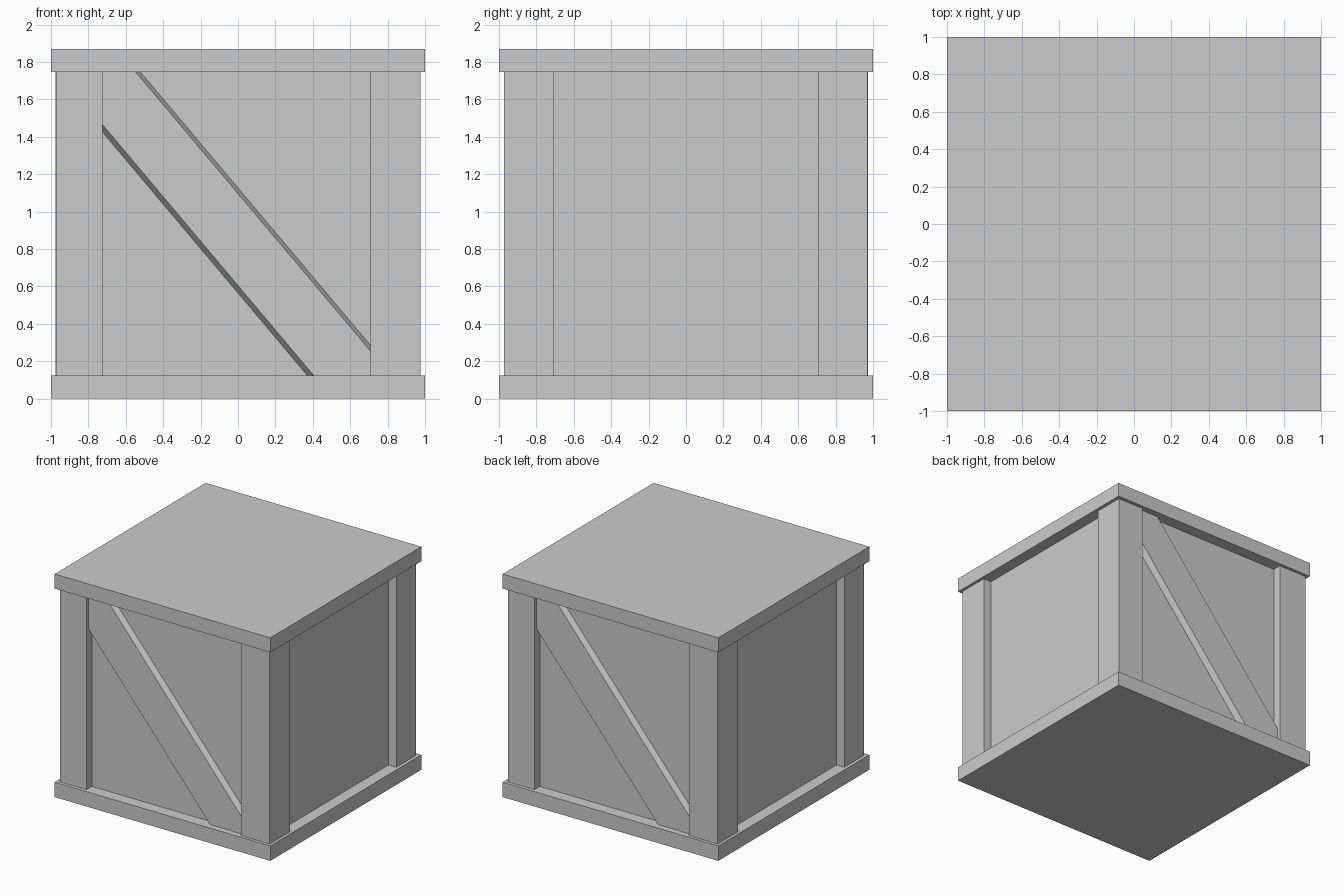
import bpy, bmesh

if "Cube" in bpy.data.objects:
    bpy.data.objects.remove(bpy.data.objects["Cube"])


def box(name, x0, x1, y0, y1, z0, z1):
    """Axis-aligned box between two corners."""
    bm = bmesh.new()
    bmesh.ops.create_cube(bm, size=1)
    for v in bm.verts:
        v.co.x = x0 + (v.co.x + 0.5) * (x1 - x0)
        v.co.y = y0 + (v.co.y + 0.5) * (y1 - y0)
        v.co.z = z0 + (v.co.z + 0.5) * (z1 - z0)
    return finish(name, bm)


def finish(name, bm):
    bmesh.ops.recalc_face_normals(bm, faces=bm.faces)
    me = bpy.data.meshes.new(name)
    bm.to_mesh(me)
    bm.free()
    ob = bpy.data.objects.new(name, me)
    bpy.context.collection.objects.link(ob)
    return ob


SLOPE = 1.188           # fall of the diagonal board per unit of x
Z0, Z1, XE = 0.10, 1.78, 0.76   # board ends buried in slabs and posts


def brace_outline(low, high):
    """Board outline in x, z; low and high are edge heights at x = 0."""
    return [(-XE, low + SLOPE * XE), ((low - Z0) / SLOPE, Z0), (XE, Z0),
            (XE, high - SLOPE * XE), ((high - Z1) / SLOPE, Z1), (-XE, Z1)]


def brace(name, s):
    """Bevelled diagonal board; s = 1 for the front, -1 for the back."""
    bm = bmesh.new()
    outer = [bm.verts.new((s * x, s * -0.947, z)) for x, z in brace_outline(0.605, 1.096)]
    inner = [bm.verts.new((s * x, s * -0.89, z)) for x, z in brace_outline(0.556, 1.134)]
    bm.faces.new(outer)
    bm.faces.new(inner[::-1])
    for i in range(6):
        j = (i + 1) % 6
        bm.faces.new((outer[i], inner[i], inner[j], outer[j]))
    return finish(name, bm)


# Lid, base and recessed side panels
box("base_slab", -1, 1, -1, 1, 0, 0.125)
box("top_slab", -1, 1, -1, 1, 1.748, 1.87)
box("inner_panels", -0.9, 0.9, -0.9, 0.9, 0.1, 1.77)

# Corner posts and diagonal boards, repeated by a half turn
for side, s in (("front", 1), ("back", -1)):
    for post, xa, xb, ya, yb in (("wide", 0.708, 0.976, -0.974, -0.708),
                                 ("narrow", -0.972, -0.725, -0.971, -0.708)):
        xs, ys = sorted((s * xa, s * xb)), sorted((s * ya, s * yb))
        box(f"{side}_{post}_post", *xs, *ys, 0.1, 1.77)
    brace(f"{side}_diagonal_board", s)
